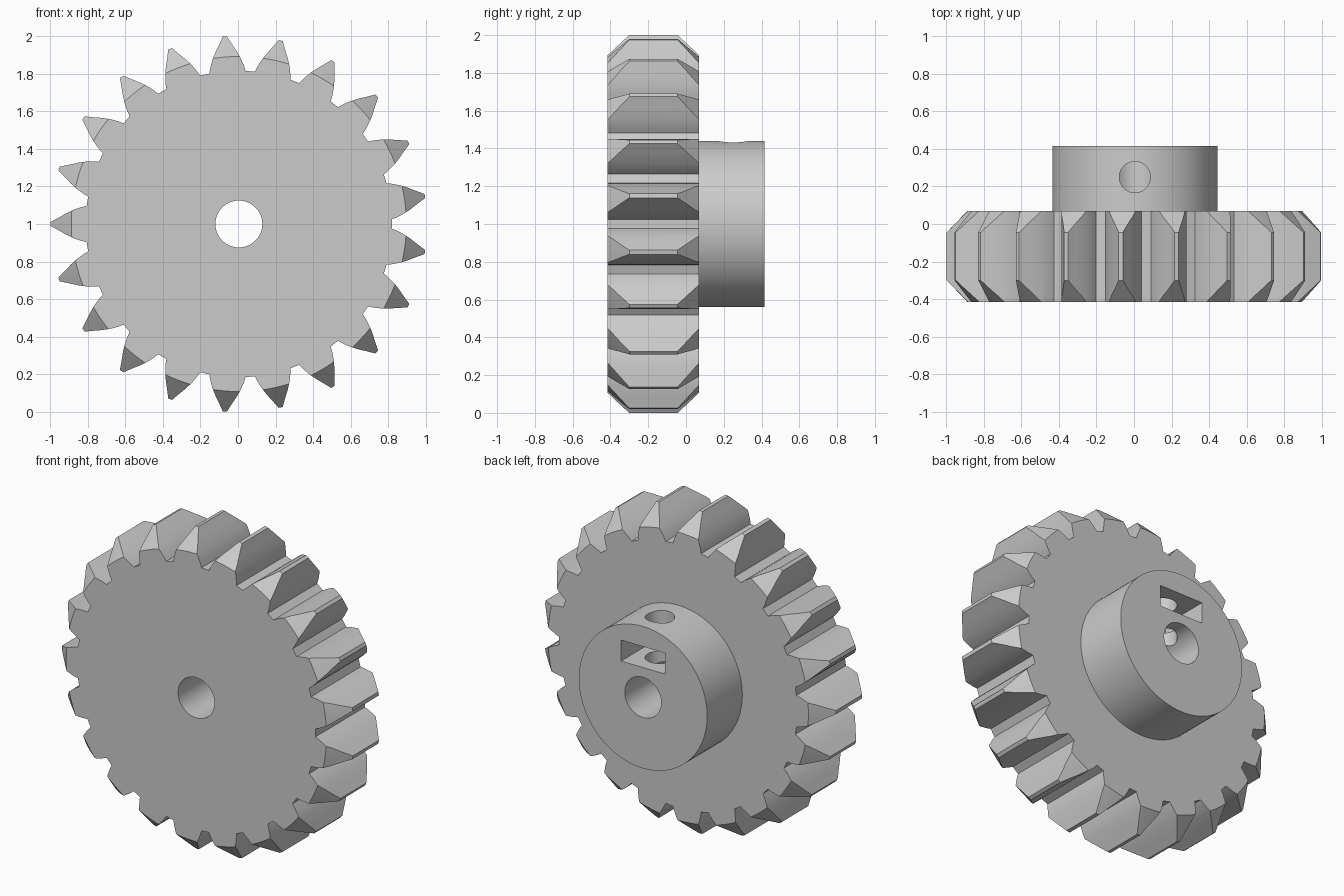
import bpy
import bmesh
from math import sin, cos, pi, radians
from mathutils import Matrix

TEETH = 21
CENTRE = (0.0045, 0, 1)

cube = bpy.data.objects.get("Cube")
if cube:
    bpy.data.objects.remove(cube)

grey = bpy.data.materials.new("plain grey")
grey.use_nodes = True
colour = (0.6, 0.6, 0.6, 1)
grey.diffuse_color = colour
grey.node_tree.nodes["Principled BSDF"].inputs["Base Color"].default_value = colour


def make_object(name, bm):
    bmesh.ops.recalc_face_normals(bm, faces=bm.faces)
    mesh = bpy.data.meshes.new(name)
    bm.to_mesh(mesh)
    bm.free()
    mesh.materials.append(grey)
    obj = bpy.data.objects.new(name, mesh)
    obj.location = CENTRE
    bpy.context.collection.objects.link(obj)
    return obj


def loft(name, sections):
    """Closed solid through outlines of (x, z) points, each placed at a y."""
    bm = bmesh.new()
    rings = [[bm.verts.new((x, y, z)) for x, z in pts] for y, pts in sections]
    for a, b in zip(rings, rings[1:]):
        for i in range(len(a)):
            j = (i + 1) % len(a)
            bm.faces.new((a[i], a[j], b[j], b[i]))
    bm.faces.new(rings[0])
    bm.faces.new(rings[-1])
    return make_object(name, bm)


def circle(r, n):
    return [(r * cos(2 * pi * i / n), r * sin(2 * pi * i / n)) for i in range(n)]


def combine(target, tool, operation):
    """Apply a boolean and discard the tool."""
    mod = target.modifiers.new(operation.lower(), 'BOOLEAN')
    mod.operation = operation
    mod.solver = 'EXACT'
    mod.object = tool
    bpy.ops.object.select_all(action='DESELECT')
    target.select_set(True)
    bpy.context.view_layer.objects.active = target
    bpy.ops.object.modifier_apply(modifier=mod.name)
    bpy.data.objects.remove(tool)


# Tooth flank: radius along the tooth axis and half width there
flank = [(0.811, 0.097), (0.84, 0.09), (0.88, 0.076),
         (0.92, 0.057), (0.96, 0.034), (1.0028, 0.011)]
tooth = [(r, -w) for r, w in flank] + [(r, w) for r, w in reversed(flank)]
outline = []
for k in range(TEETH):
    a = pi + 2 * pi * k / TEETH
    outline += [(r * cos(a) - w * sin(a), r * sin(a) + w * cos(a)) for r, w in tooth]

# Toothed wheel, its tooth ends chamfered by a turned blank
gear = loft("gear_with_hub", [(-0.6, outline), (0.3, outline)])
blank_profile = [(-0.415, 0.893), (-0.28, 1.022), (-0.065, 1.022), (0.07, 0.893)]
blank = loft("chamfer_blank", [(y, circle(r, TEETH * 8)) for y, r in blank_profile])
combine(gear, blank, 'INTERSECT')

# Hub on the back
hub = loft("hub", [(y, circle(0.44, 96)) for y in (-0.1, 0.415)])
combine(gear, hub, 'UNION')

# Shaft bore
bore = loft("bore", [(y, circle(0.125, 64)) for y in (-1, 1)])
combine(gear, bore, 'DIFFERENCE')

# Nut slot open to the back of the hub
slot_outline = [(-0.15, 0.185), (0.15, 0.185), (0.15, 0.315), (-0.15, 0.315)]
slot = loft("nut_slot", [(y, slot_outline) for y in (0.1, 0.6)])
combine(gear, slot, 'DIFFERENCE')

# Set screw hole from the top of the hub into the bore
bm = bmesh.new()
bmesh.ops.create_cone(bm, cap_ends=True, segments=48, radius1=0.083, radius2=0.083,
                      depth=0.6, matrix=Matrix.Translation((0, 0.25, 0.32)))
combine(gear, make_object("screw_hole", bm), 'DIFFERENCE')

# Smooth curved walls, crisp edges
bpy.ops.object.shade_smooth_by_angle(angle=radians(25))
